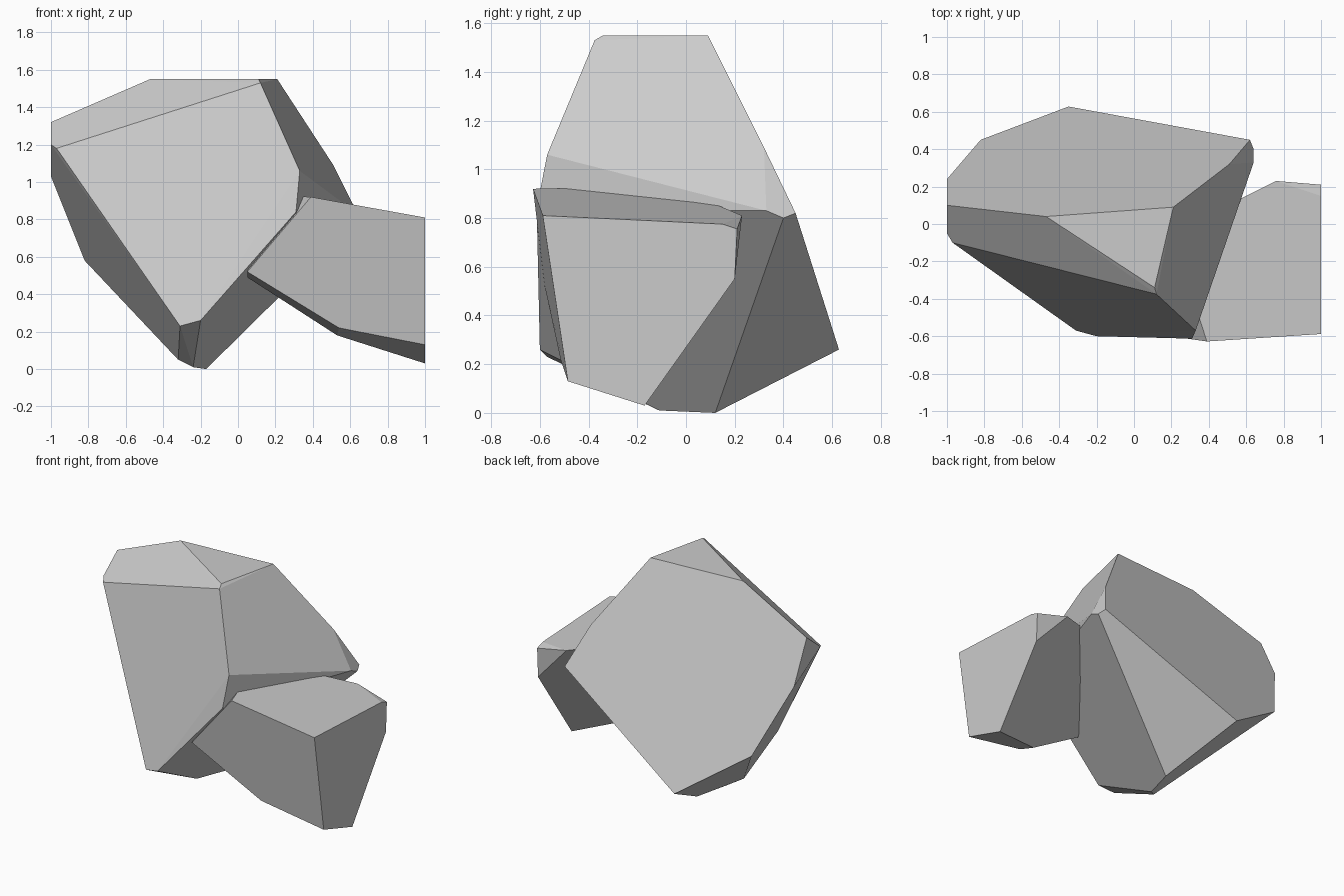
import bpy, bmesh, math


def faceted_rock(name, corners):
    """Wrap a convex, flat-faced stone around a few chiselled corners."""
    bm = bmesh.new()
    for c in corners:
        bm.verts.new(c)
    hull = bmesh.ops.convex_hull(bm, input=bm.verts)
    loose = [v for v in bm.verts if not v.link_faces]
    bmesh.ops.delete(bm, geom=loose, context='VERTS')
    # merge nearly coplanar triangles into broad facets
    bmesh.ops.dissolve_limit(bm, angle_limit=math.radians(3),
                             verts=bm.verts, edges=bm.edges)
    bmesh.ops.recalc_face_normals(bm, faces=bm.faces)
    mesh = bpy.data.meshes.new(name)
    bm.to_mesh(mesh)
    bm.free()
    obj = bpy.data.objects.new(name, mesh)
    bpy.context.collection.objects.link(obj)
    return obj


# Tall leaning boulder
faceted_rock("large_rock", [
    # flat top
    (-0.47, 0.04, 1.55), (0.21, 0.09, 1.55), (0.11, -0.34, 1.55),
    # front facet
    (0.12, -0.375, 1.53), (0.33, -0.57, 1.06), (0.31, -0.613, 0.84),
    (-0.20, -0.60, 0.26), (-0.31, -0.57, 0.23), (-0.97, -0.10, 1.18),
    # left side
    (-1.0, -0.05, 1.20), (-1.0, 0.10, 1.32), (-1.0, 0.24, 1.03),
    # back facet
    (-0.82, 0.45, 0.58), (-0.35, 0.628, 0.26), (0.62, 0.45, 0.82),
    (0.64, 0.40, 0.80), (0.64, 0.33, 0.83), (0.51, 0.32, 1.09),
    # foot
    (-0.17, 0.12, 0.0), (-0.24, -0.11, 0.01), (-0.32, -0.18, 0.05),
])

# Small boulder leaning into its right side
faceted_rock("small_rock", [
    # flat right end
    (1.0, -0.588, 0.81), (1.0, 0.15, 0.775), (1.0, 0.21, 0.755),
    (1.0, 0.20, 0.55), (1.0, -0.17, 0.03), (1.0, -0.485, 0.13),
    # front facet and lower bevel
    (0.39, -0.628, 0.92), (0.05, -0.58, 0.52), (0.54, -0.515, 0.22),
    (0.53, -0.39, 0.18), (0.05, -0.51, 0.49),
    # back edge, ending inside the large rock
    (0.76, 0.23, 0.81), (0.20, -0.05, 0.93),
])
